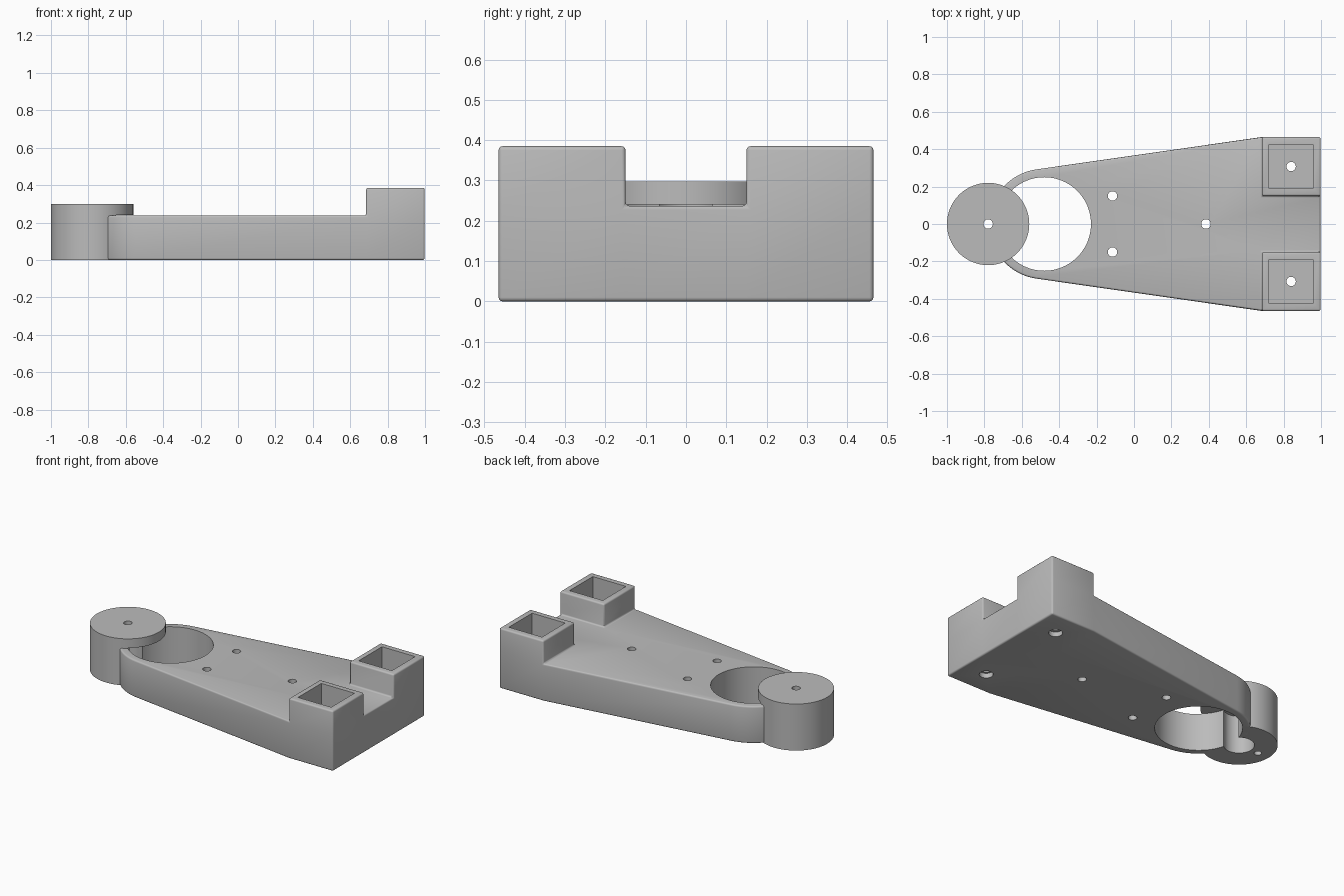
import bpy, bmesh, math

cube = bpy.data.objects.get("Cube")
if cube:
    bpy.data.objects.remove(cube, do_unlink=True)

grey = bpy.data.materials.new("plain_grey")
grey.use_nodes = True
COLOUR = (0.5, 0.5, 0.5, 1)
grey.diffuse_color = COLOUR
grey.node_tree.nodes["Principled BSDF"].inputs["Base Color"].default_value = COLOUR

PLATE_Z, HUB_Z, SOCKET_Z = 0.237, 0.298, 0.385
RING_X, HUB_X = -0.48, -0.78
BACK_X, STEP_X, EDGE_Y, NOTCH_Y = 0.998, 0.685, 0.465, 0.15
SOCKET_X, SOCKET_Y = 0.84, 0.307


def link(bm, name):
    bmesh.ops.recalc_face_normals(bm, faces=bm.faces)
    mesh = bpy.data.meshes.new(name)
    bm.to_mesh(mesh)
    bm.free()
    obj = bpy.data.objects.new(name, mesh)
    bpy.context.collection.objects.link(obj)
    mesh.materials.append(grey)
    return obj


def cylinder(name, x, y, r, z0, z1, sides=32):
    bm = bmesh.new()
    bmesh.ops.create_cone(bm, cap_ends=True, segments=sides, radius1=r, radius2=r, depth=z1 - z0)
    bmesh.ops.translate(bm, verts=bm.verts, vec=(x, y, (z0 + z1) / 2))
    return link(bm, name)


def box(name, x, y, size, z0, z1):
    bm = bmesh.new()
    bmesh.ops.create_cube(bm, size=1)
    bmesh.ops.scale(bm, verts=bm.verts, vec=(size, size, z1 - z0))
    bmesh.ops.translate(bm, verts=bm.verts, vec=(x, y, (z0 + z1) / 2))
    return link(bm, name)


def raise_faces(bm, faces, height):
    out = bmesh.ops.extrude_face_region(bm, geom=faces, use_keep_orig=True)["geom"]
    verts = [g for g in out if isinstance(g, bmesh.types.BMVert)]
    bmesh.ops.translate(bm, verts=verts, vec=(0, 0, height))
    return [g for g in out if isinstance(g, bmesh.types.BMFace)]


# Tapered arm with a rounded nose and two raised socket blocks
bm = bmesh.new()
vert = lambda x, y: bm.verts.new((x, y, 0))
arc = [math.radians(98 + 164 * i / 32) for i in range(33)]
nose = [vert(RING_X + 0.295 * math.cos(a), 0.295 * math.sin(a)) for a in arc]
corners = {s: [vert(STEP_X, s * EDGE_Y), vert(STEP_X, s * NOTCH_Y),
               vert(BACK_X, s * NOTCH_Y), vert(BACK_X, s * EDGE_Y)] for s in (1, -1)}
left, right = corners[1], corners[-1]
floor = [bm.faces.new(nose + right[:3] + left[2::-1]),
         bm.faces.new(left), bm.faces.new(right[::-1])]
bmesh.ops.recalc_face_normals(bm, faces=floor)
tops = raise_faces(bm, floor, PLATE_Z)
blocks = [f for f in tops if f.calc_center_median().x > STEP_X
          and abs(f.calc_center_median().y) > NOTCH_Y]
for block in blocks:
    outer = raise_faces(bm, [block], SOCKET_Z - PLATE_Z)
    bm.faces.remove(block)
arm = link(bm, "arm_body")
bevel = arm.modifiers.new("soft_edges", "BEVEL")
bevel.width, bevel.segments = 0.01, 3
bevel.limit_method, bevel.angle_limit = "ANGLE", math.radians(30)

# Round pivot hub
hub = cylinder("pivot_hub", HUB_X, 0, 0.22, 0, HUB_Z, 96)

# Openings shared by arm and hub
ring_cut = cylinder("ring_cutter", RING_X, 0, 0.25, -0.1, PLATE_Z + 0.003, 96)
bore_cut = cylinder("bore_cutter", HUB_X, 0, 0.088, -0.1, PLATE_Z + 0.003, 48)
pivot_cut = cylinder("pivot_hole_cutter", HUB_X, 0, 0.025, 0.1, 0.5)
pin_cut = cylinder("pin_hole_cutter", -0.92, 0, 0.022, -0.1, 0.15)
hub_cuts = [ring_cut, bore_cut, pivot_cut, pin_cut]

# Screw holes and square sockets of the arm
arm_cuts = [ring_cut, bore_cut]
for x, y in ((-0.115, 0.15), (-0.115, -0.15), (0.385, 0)):
    arm_cuts.append(cylinder("screw_hole_cutter", x, y, 0.025, -0.1, 0.5))
for s in (1, -1):
    arm_cuts += [box("socket_cutter", SOCKET_X, s * SOCKET_Y, 0.235, 0.08, 0.5),
                 cylinder("socket_hole_cutter", SOCKET_X, s * SOCKET_Y, 0.025, -0.1, 0.2),
                 cylinder("counterbore_cutter", SOCKET_X, s * SOCKET_Y, 0.04, -0.1, 0.03)]

for obj, cuts in ((arm, arm_cuts), (hub, hub_cuts)):
    for cut in cuts:
        mod = obj.modifiers.new(cut.name, "BOOLEAN")
        mod.operation, mod.solver, mod.object = "DIFFERENCE", "EXACT", cut
    # Bake the cuts, then smooth the curved walls only
    bpy.ops.object.select_all(action="DESELECT")
    obj.select_set(True)
    bpy.context.view_layer.objects.active = obj
    for mod in list(obj.modifiers):
        bpy.ops.object.modifier_apply(modifier=mod.name)
    bpy.ops.object.shade_smooth_by_angle(angle=math.radians(32))

for cut in set(arm_cuts + hub_cuts):
    bpy.data.objects.remove(cut, do_unlink=True)
